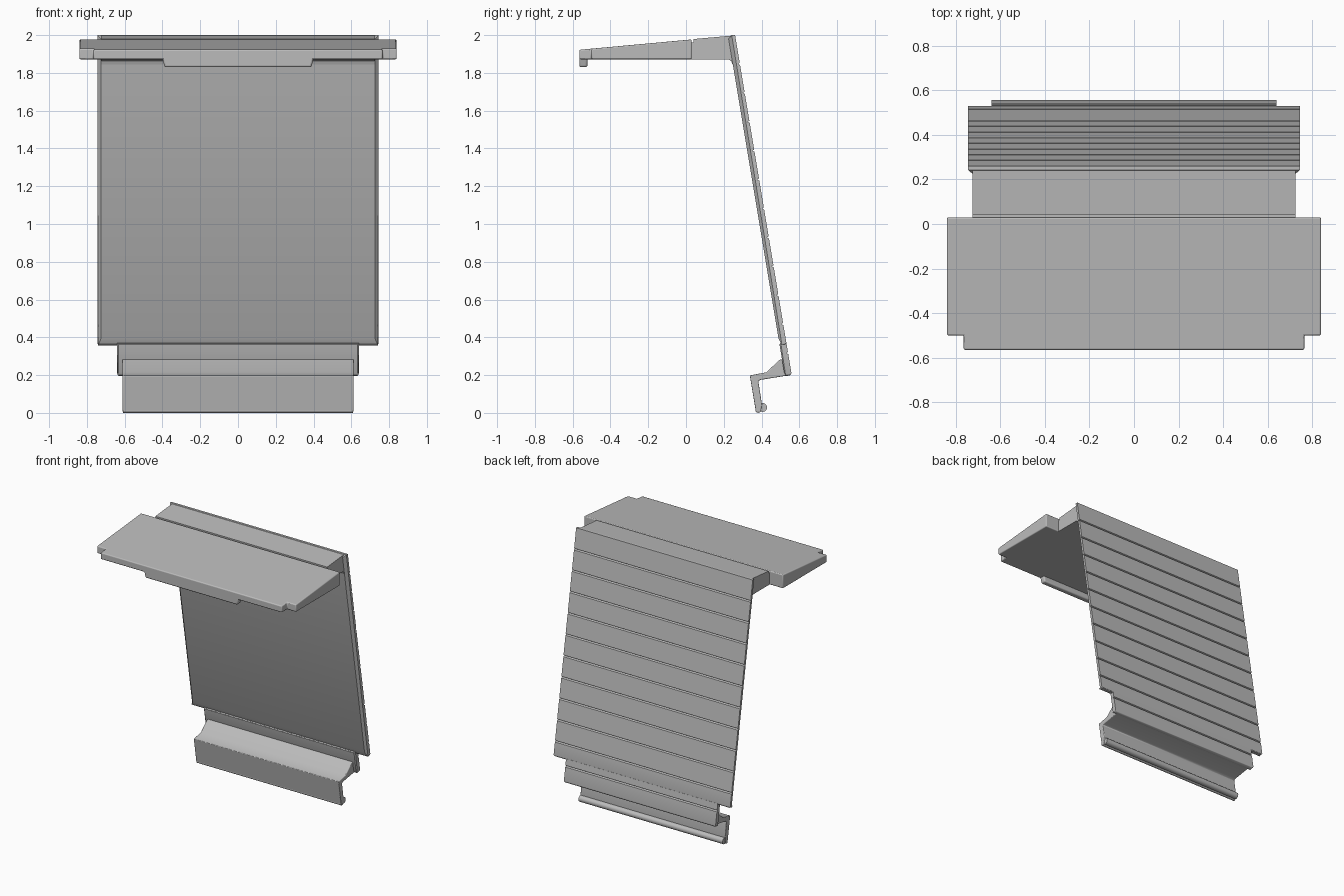
import bpy, bmesh, math
from mathutils import Vector

cube = bpy.data.objects.get("Cube")
if cube:
    bpy.data.objects.remove(cube, do_unlink=True)

grey = bpy.data.materials.new("mid grey")
grey.use_nodes = True
GREY = (0.5, 0.5, 0.5, 1)
grey.diffuse_color = GREY
grey.node_tree.nodes["Principled BSDF"].inputs["Base Color"].default_value = GREY


def prism(points, offset):
    """Closed solid made by sweeping a planar loop along an offset."""
    bm = bmesh.new()
    face = bm.faces.new([bm.verts.new(p) for p in points])
    new = bmesh.ops.extrude_face_region(bm, geom=[face])["geom"]
    moved = [v for v in new if isinstance(v, bmesh.types.BMVert)]
    bmesh.ops.translate(bm, verts=moved, vec=offset)
    bmesh.ops.recalc_face_normals(bm, faces=bm.faces)
    return bm


def across(profile, half):
    """Sweep a (y, z) profile over the full width."""
    return prism([(-half, y, z) for y, z in profile], Vector((2 * half, 0, 0)))


def finish(bm, name, round_edges=0):
    bmesh.ops.recalc_face_normals(bm, faces=bm.faces)
    mesh = bpy.data.meshes.new(name)
    bm.to_mesh(mesh)
    bm.free()
    mesh.materials.append(grey)
    ob = bpy.data.objects.new(name, mesh)
    bpy.context.collection.objects.link(ob)
    if round_edges:
        mod = ob.modifiers.new("soft edges", "BEVEL")
        mod.width = round_edges
        mod.segments = 3
        mod.limit_method = "ANGLE"
        mod.angle_limit = math.radians(35)
    bpy.ops.object.select_all(action="DESELECT")
    ob.select_set(True)
    bpy.context.view_layer.objects.active = ob
    bpy.ops.object.shade_smooth_by_angle(angle=math.radians(32))
    return ob


def back_y(z):
    """Outer surface of the leaning back panel."""
    return 0.26 + (2 - z) / 6


THICK, PITCH, GROOVE = 0.038, 0.153, 0.006


def panel(name, half, low, high, chamfer):
    # Outer side with evenly spaced V grooves, then the plain inner side
    profile = [(back_y(high), high)]
    for k in range(1, 12):
        z = 2 - PITCH * k
        if low + GROOVE < z < high - GROOVE:
            profile += [(back_y(z + GROOVE), z + GROOVE),
                        (back_y(z) - 0.011, z),
                        (back_y(z - GROOVE), z - GROOVE)]
    drop = THICK / 6
    front_low = low - drop if low < 0.3 else low
    profile += [(back_y(low), low), (back_y(front_low) - THICK, front_low),
                (back_y(high) - THICK, high)]
    bm = across(profile, half)
    # Round the bottom corners
    corners = [e for e in bm.edges
               if all(abs(v.co.x) > half - 0.001 and v.co.z < low + 0.001 for v in e.verts)]
    bmesh.ops.bevel(bm, geom=corners, offset=0.014, segments=3, profile=0.5, affect="EDGES")
    # Chamfer the long inner edges
    edges = [e for e in bm.edges
             if all(abs(v.co.x) > half - 0.001
                    and v.co.y < back_y(v.co.z) - THICK + 0.002 for v in e.verts)
             and e.calc_length() > 0.1]
    bmesh.ops.bevel(bm, geom=edges, offset=chamfer, segments=1, affect="EDGES")
    return finish(bm, name)


# Back panel and its narrower foot
panel("back_panel", 0.745, 0.36, 2.0, 0.02)
panel("back_panel_foot", 0.64, 0.2, 0.37, 0.008)

# Top shelf: stepped outline with a sloping upper side
BASE = 1.872
half_outline = [(0.765, -0.565), (0.765, -0.5), (0.84, -0.5), (0.84, 0.03)]
outline = half_outline + [(-x, y) for x, y in reversed(half_outline)]
bm = prism([(x, y, BASE) for x, y in outline], Vector((0, 0, 0.1)))
for v in bm.verts:
    if v.co.z > BASE + 0.05:
        v.co.z = 1.977 + 0.092 * (v.co.y - 0.03)
finish(bm, "shelf_plate", 0.007)

# Block joining shelf and panel, with a thin groove behind the plate
finish(across([(0.0, BASE), (0.0, 1.962), (0.04, 1.962), (0.04, 1.979), (0.25, 1.998),
               (0.265, 1.845), (0.246, 1.845), (0.24, 1.862), (0.225, BASE)], 0.725),
       "shelf_rear_block")

# Lip hanging under the front of the shelf, tapered at its ends
bm = across([(-0.565, 1.9), (-0.565, 1.83), (-0.522, 1.83), (-0.522, 1.9)], 0.405)
for v in bm.verts:
    if v.co.z < 1.85:
        v.co.x *= 0.96
finish(bm, "shelf_lip", 0.01)

# Bottom hook with a rounded bead at its tip
finish(across([(0.51, 0.285), (0.495, 0.28), (0.425, 0.215), (0.338, 0.198), (0.37, 0.006),
               (0.396, 0.006), (0.402, 0.045), (0.383, 0.168), (0.395, 0.175),
               (0.54, 0.198), (0.54, 0.24)], 0.612), "bottom_hook", 0.005)
bead = [(0.405 + 0.024 * math.cos(a), 0.029 + 0.024 * math.sin(a))
        for a in (math.tau * i / 20 for i in range(20))]
finish(across(bead, 0.608), "hook_bead")

# Rounded lower edge of the hook plate
toe = [(0.382 + 0.014 * math.cos(a), 0.014 + 0.014 * math.sin(a))
       for a in (math.tau * i / 16 for i in range(16))]
finish(across(toe, 0.61), "hook_toe")
